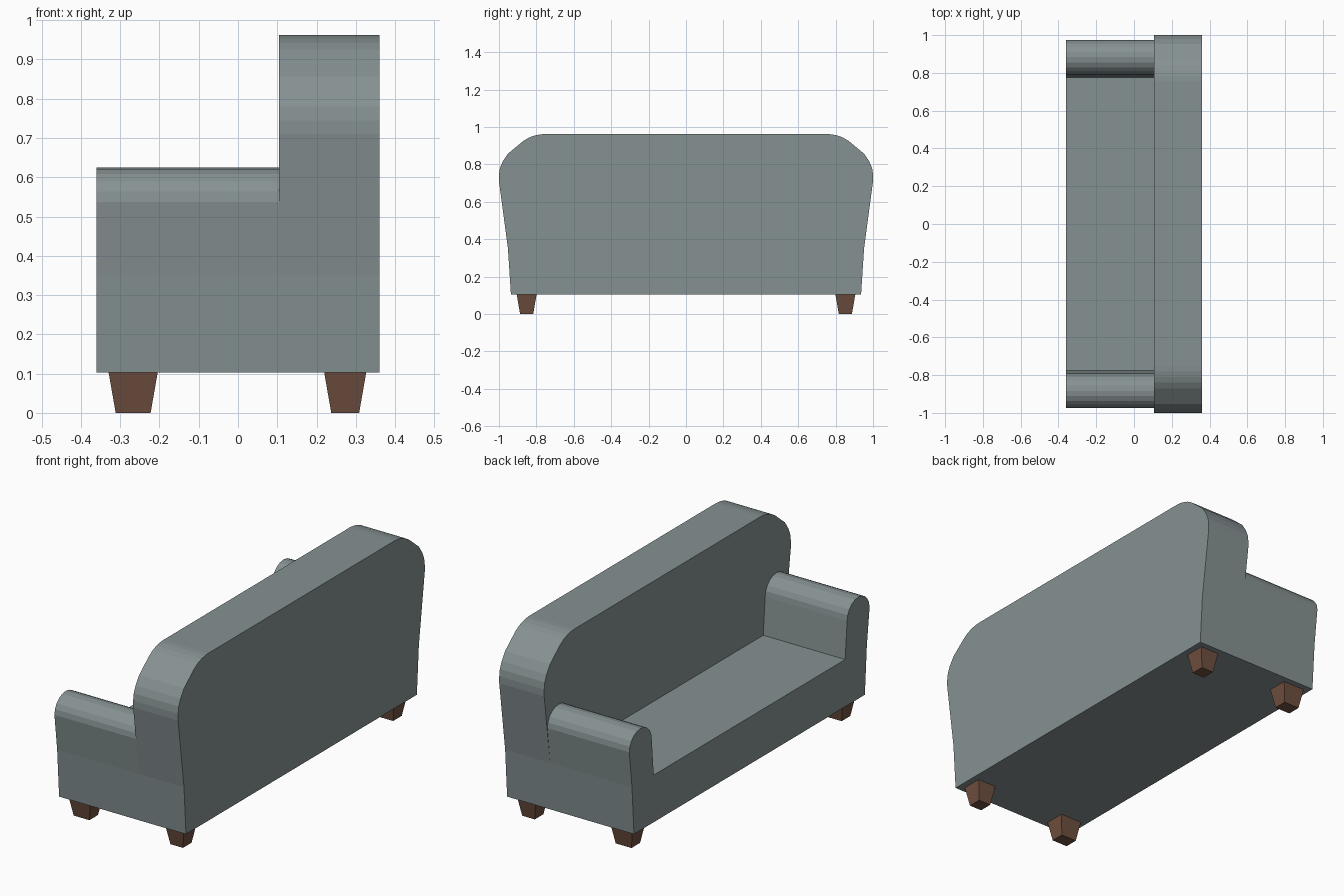
import bpy, bmesh, math

if "Cube" in bpy.data.objects:
    bpy.data.objects.remove(bpy.data.objects["Cube"])


def material(name, color):
    m = bpy.data.materials.new(name)
    m.diffuse_color = (*color, 1)
    m.use_nodes = True
    m.node_tree.nodes["Principled BSDF"].inputs["Base Color"].default_value = m.diffuse_color
    return m


FABRIC = material("grey_fabric", (0.24, 0.285, 0.288))
WOOD = material("brown_wood", (0.16, 0.08, 0.05))


def make_object(name, bm, mat):
    bmesh.ops.recalc_face_normals(bm, faces=bm.faces)
    mesh = bpy.data.meshes.new(name)
    bm.to_mesh(mesh)
    bm.free()
    mesh.materials.append(mat)
    obj = bpy.data.objects.new(name, mesh)
    bpy.context.collection.objects.link(obj)
    return obj


def extrude_profile(name, half, x0, x1):
    """Mirror a half profile of (y, z) points and extrude it along x."""
    outline = half + [(-y, z) for y, z in reversed(half)]
    bm = bmesh.new()
    face = bm.faces.new([bm.verts.new((x0, y, z)) for y, z in outline])
    out = bmesh.ops.extrude_face_region(bm, geom=[face])
    moved = [g for g in out["geom"] if isinstance(g, bmesh.types.BMVert)]
    bmesh.ops.translate(bm, verts=moved, vec=(x1 - x0, 0, 0))
    return make_object(name, bm, FABRIC)


def make_leg(name, x, y, wx, wy):
    bm = bmesh.new()
    bmesh.ops.create_cube(bm, size=1)
    for v in bm.verts:
        inset = 0 if v.co.z > 0 else 0.036
        v.co.x *= wx - inset
        v.co.y *= wy - inset
        v.co.z = (v.co.z + 0.5) * 0.103
    obj = make_object(name, bm, WOOD)
    obj.location = (x, y, 0)


# Backrest with rounded shoulders and flaring sides
extrude_profile("backrest", [
    (0.936, 0.103), (0.952, 0.35), (1.0, 0.71), (1.0, 0.745), (0.995, 0.78),
    (0.98, 0.815), (0.952, 0.857), (0.87, 0.925), (0.84, 0.943),
    (0.81, 0.954), (0.78, 0.96), (0.755, 0.962)], 0.105, 0.36)

# Seat with rolled arms
arm_top = []
for i in range(11):
    a = math.pi * i / 10
    arm_top.append((0.883 + 0.091 * math.cos(a), 0.537 + 0.088 * math.sin(a)))
extrude_profile("seat_and_arms",
                [(0.936, 0.103), (0.952, 0.35)] + arm_top + [(0.776, 0.345)],
                -0.36, 0.105)

# Tapered square legs
for side, s in (("left", -1), ("right", 1)):
    make_leg("front_leg_" + side, -0.267, s * 0.852, 0.125, 0.106)
    make_leg("back_leg_" + side, 0.273, s * 0.852, 0.107, 0.106)
